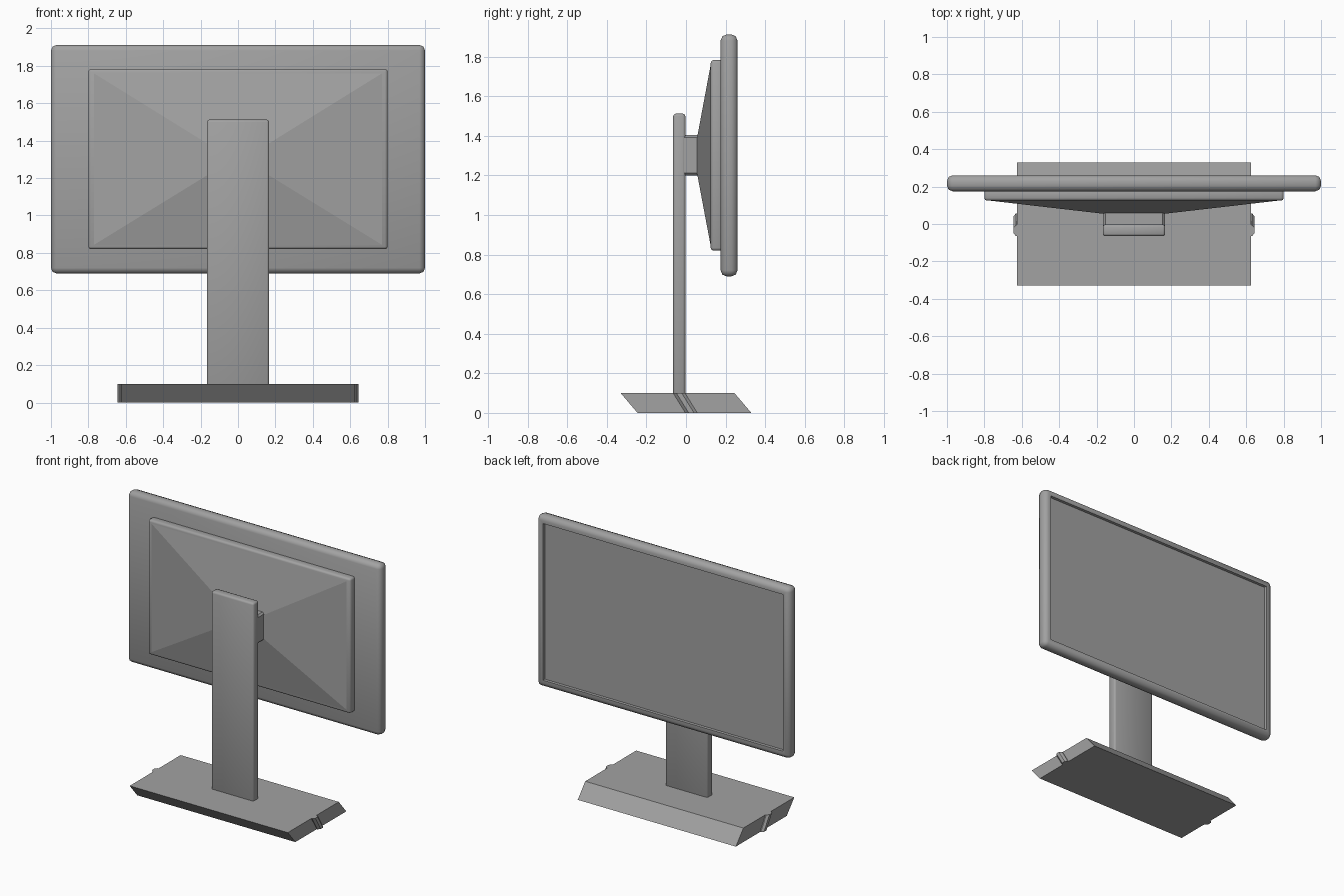
import bpy, bmesh, math

cube = bpy.data.objects.get("Cube")
if cube:
    bpy.data.objects.remove(cube)

grey = bpy.data.materials.new("mid_grey")
grey.use_nodes = True
colour = (0.36, 0.36, 0.36, 1)
grey.diffuse_color = colour
grey.node_tree.nodes["Principled BSDF"].inputs["Base Color"].default_value = colour


def box(bm, x, y, z):
    """Add a box spanning three (low, high) ranges."""
    verts = bmesh.ops.create_cube(bm, size=1)["verts"]
    for v in verts:
        v.co = [lo + (c + 0.5) * (hi - lo) for c, (lo, hi) in zip(v.co, (x, y, z))]
    return verts


def bevel(bm, width, segments=1, edges=None):
    bmesh.ops.bevel(bm, geom=edges or bm.edges[:], offset=width, segments=segments,
                    profile=0.5, affect='EDGES')


def finish(bm, name, smooth=None):
    bmesh.ops.recalc_face_normals(bm, faces=bm.faces[:])
    mesh = bpy.data.meshes.new(name)
    bm.to_mesh(mesh)
    bm.free()
    mesh.materials.append(grey)
    obj = bpy.data.objects.new(name, mesh)
    bpy.context.collection.objects.link(obj)
    if smooth:
        bpy.ops.object.select_all(action='DESELECT')
        obj.select_set(True)
        bpy.context.view_layer.objects.active = obj
        bpy.ops.object.shade_smooth_by_angle(angle=math.radians(smooth))
    return obj


def shear(verts, top, bottom):
    """Lean a block by shifting its upper and lower ends along y."""
    for v in verts:
        v.co.y += top if v.co.z > 0.05 else bottom


# Slanted foot
bm = bmesh.new()
shear(box(bm, (-0.625, 0.625), (-0.2875, 0.2875), (0, 0.1)), -0.0425, 0.0425)
finish(bm, "base")

# Leaning rib passing through the foot and showing at both ends
bm = bmesh.new()
shear(box(bm, (-0.645, 0.645), (-0.03, 0.03), (0, 0.1)), -0.035, 0.027)
ends = [e for e in bm.edges
        if abs(e.verts[0].co.z - e.verts[1].co.z) > 0.05]
bevel(bm, 0.014, edges=ends)
finish(bm, "base_rib")

# Upright
bm = bmesh.new()
box(bm, (-0.167, 0.167), (-0.065, -0.003), (0.06, 1.512))
bevel(bm, 0.013, 2)
finish(bm, "stand_column", 50)

# Block joining the upright to the display
bm = bmesh.new()
box(bm, (-0.165, 0.165), (-0.03, 0.07), (1.2, 1.403))
bevel(bm, 0.012)
finish(bm, "mount_block")

# Tapered rear housing: a shallow slab whose outer face is drawn into a pyramid
bm = bmesh.new()
box(bm, (-0.8, 0.8), (0.125, 0.19), (0.82, 1.783))
bevel(bm, 0.014, 2)
finish(bm, "housing_rim", 50)

bm = bmesh.new()
for v in box(bm, (-0.788, 0.788), (0.055, 0.127), (0.832, 1.771)):
    if v.co.y < 0.1:
        v.co.x = math.copysign(0.165, v.co.x)
        v.co.z = 1.385 if v.co.z > 1.3 else 1.215
finish(bm, "housing_taper")

# Display frame with a recessed panel
bm = bmesh.new()
box(bm, (-1, 1), (0.175, 0.26), (0.69, 1.912))
bevel(bm, 0.03, 2)
panel = max(bm.faces, key=lambda f: (round(f.calc_center_median().y, 3), f.calc_area()))
bmesh.ops.inset_individual(bm, faces=[panel], thickness=0.03)
bmesh.ops.inset_individual(bm, faces=[panel], thickness=0.001, depth=-0.02)
finish(bm, "display", 50)
